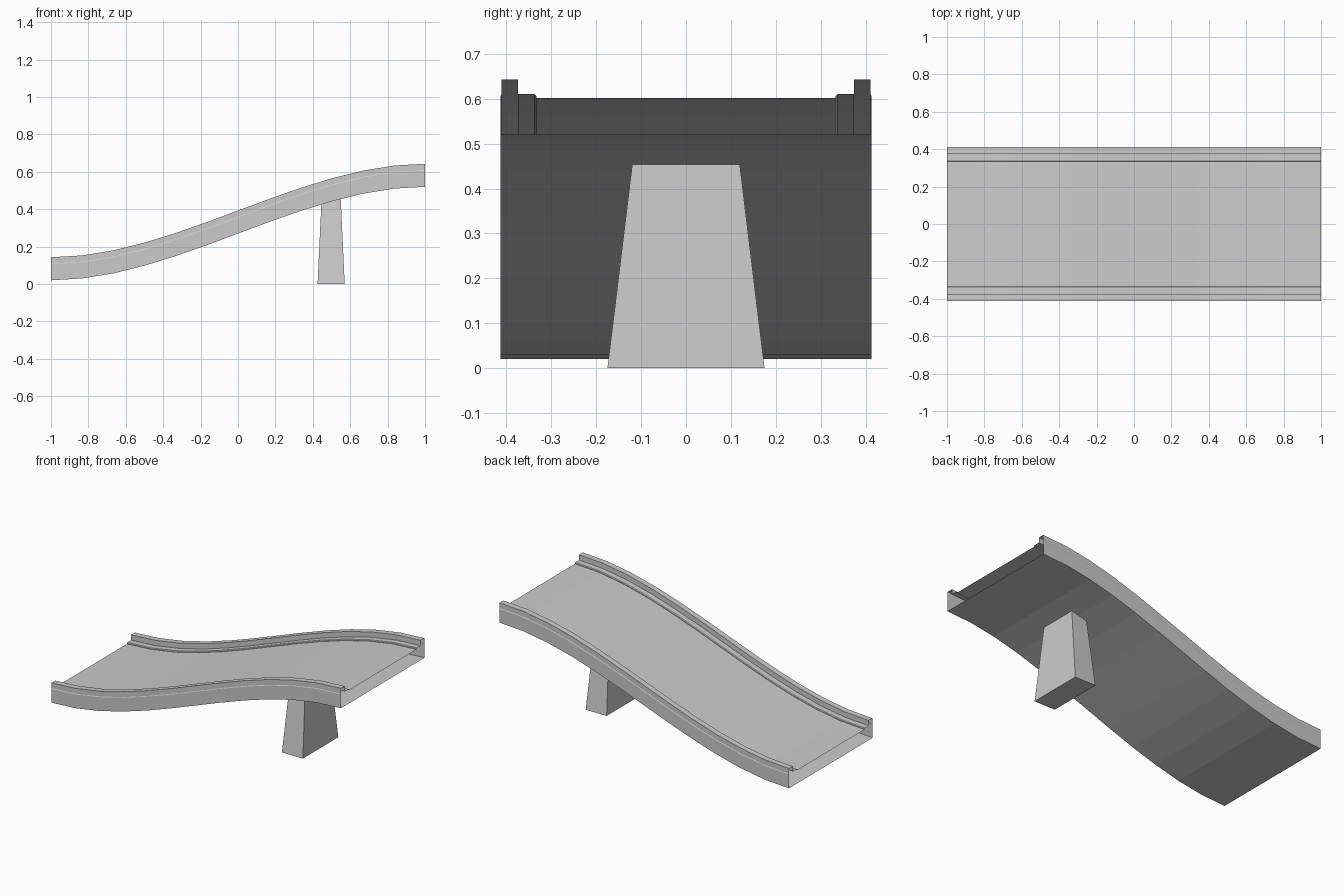
import bpy, bmesh

if "Cube" in bpy.data.objects:
    bpy.data.objects.remove(bpy.data.objects["Cube"])

# One plain concrete colour
concrete = bpy.data.materials.new("concrete grey")
concrete.diffuse_color = (0.6, 0.6, 0.6, 1)
concrete.use_nodes = True
concrete.node_tree.nodes["Principled BSDF"].inputs["Base Color"].default_value = concrete.diffuse_color


def add_object(name, bm):
    bm.normal_update()
    mesh = bpy.data.meshes.new(name)
    bm.to_mesh(mesh)
    bm.free()
    mesh.materials.append(concrete)
    obj = bpy.data.objects.new(name, mesh)
    bpy.context.collection.objects.link(obj)
    return obj


def rise(t):
    return 0.5 * t * t * (3 - 2 * t)


# Ramp deck: closed cross-section (y, z) with kerbs and rails, swept along an S-curve, open ends
half = [(0.413, 0.02), (0.413, 0.106), (0.411, 0.11), (0.411, 0.143), (0.374, 0.143),
        (0.374, 0.11), (0.337, 0.11), (0.333, 0.106), (0.333, 0.102)]
profile = half + [(-y, z) for y, z in reversed(half)]
STEPS = 12
bm = bmesh.new()
rings = []
for i in range(STEPS + 1):
    t = i / STEPS
    rings.append([bm.verts.new((-1 + 2 * t, y, z + rise(t))) for y, z in profile])
n = len(profile)
for a, b in zip(rings, rings[1:]):
    for j in range(n):
        k = (j + 1) % n
        bm.faces.new((a[j], b[j], b[k], a[k]))
add_object("ramp_deck", bm)

# Tapered support pillar, its top tucked into the deck
bm = bmesh.new()
bmesh.ops.create_cube(bm, size=2)
for v in bm.verts:
    top = v.co.z > 0
    hx, hy, z = (0.051, 0.119, 0.46) if top else (0.0725, 0.175, 0.0)
    v.co = (0.498 + v.co.x * hx, v.co.y * hy, z)
add_object("support_pillar", bm)
